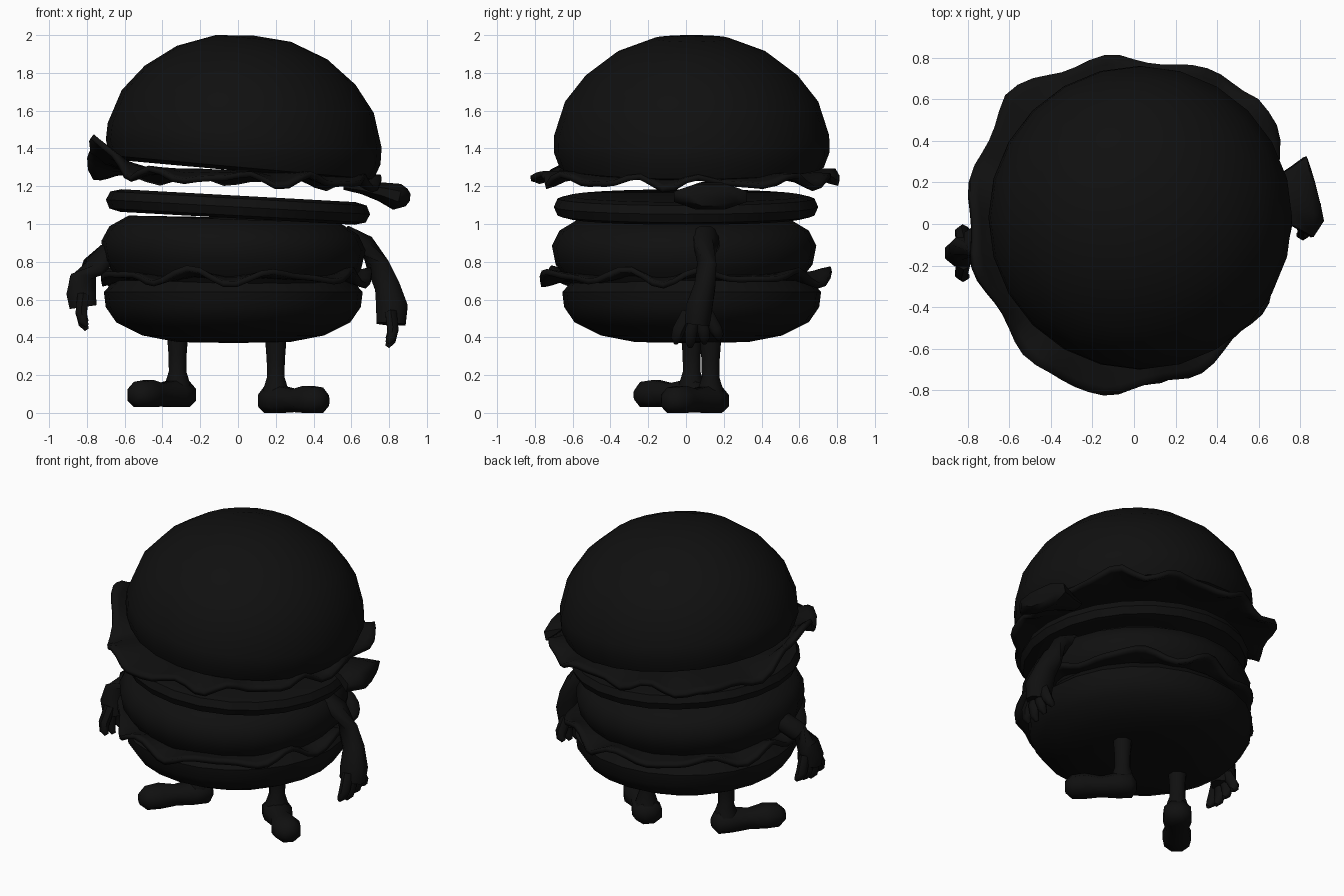
import bpy, bmesh, math
from mathutils import Vector

cube = bpy.data.objects.get("Cube")
if cube:
    bpy.data.objects.remove(cube, do_unlink=True)

black = bpy.data.materials.new("charcoal black")
black.use_nodes = True
tone = (0.005, 0.005, 0.005, 1)
black.diffuse_color = tone
bsdf = next(n for n in black.node_tree.nodes if n.type == 'BSDF_PRINCIPLED')
bsdf.inputs["Base Color"].default_value = tone


def finish(bm, name, angle=40):
    """Turn a bmesh into a smooth shaded object."""
    bmesh.ops.remove_doubles(bm, verts=bm.verts, dist=0.0005)
    bmesh.ops.recalc_face_normals(bm, faces=bm.faces)
    mesh = bpy.data.meshes.new(name)
    bm.to_mesh(mesh)
    bm.free()
    obj = bpy.data.objects.new(name, mesh)
    bpy.context.collection.objects.link(obj)
    mesh.materials.append(black)
    bpy.ops.object.select_all(action='DESELECT')
    obj.select_set(True)
    bpy.context.view_layer.objects.active = obj
    bpy.ops.object.shade_smooth_by_angle(angle=math.radians(angle))
    return obj


def bridge(bm, rings, closed=True):
    """Join successive rings of vertices with quads."""
    count = len(rings[0])
    for a, b in zip(rings, rings[1:]):
        for i in range(count):
            j = (i + 1) % count
            bm.faces.new((a[i], a[j], b[j], b[i]))


def lathe(name, profile, centre, tilt=0, sides=24):
    """Spin a radius/height profile around a leaning axis."""
    bm = bmesh.new()
    rings = []
    for r, z in profile:
        rings.append([bm.verts.new((r * math.cos(math.tau * i / sides),
                                    r * math.sin(math.tau * i / sides), z))
                      for i in range(sides)])
    bridge(bm, rings)
    obj = finish(bm, name)
    obj.location = centre
    obj.rotation_euler = (0, tilt, 0)
    return obj


def tube(name, points, floor=None, sides=8, squash=1.0):
    """Tapered limb through (x, y, z, radius) points, with optional flat sole."""
    bm = bmesh.new()
    pos = [Vector(p[:3]) for p in points]
    rings = []
    for k, p in enumerate(pos):
        along = (pos[min(k + 1, len(pos) - 1)] - pos[max(k - 1, 0)]).normalized()
        ref = Vector((0, 0, 1)) if abs(along.z) < 0.7 else Vector((0, 1, 0))
        u = along.cross(ref).normalized()
        v = along.cross(u)
        ring = []
        for i in range(sides):
            a = math.tau * (i + 0.5) / sides
            co = p + points[k][3] * (u * math.cos(a) * squash + v * math.sin(a))
            if floor is not None:
                co.z = max(co.z, floor)
            ring.append(bm.verts.new(co))
        rings.append(ring)
    bridge(bm, rings)
    bm.faces.new(rings[0])
    bm.faces.new(rings[-1])
    return finish(bm, name, 60)


def lettuce(name, centre, tilt, radii, waves, amp, droop, flap, sides=72):
    """Ruffled leaf whose rim follows a list of radii around the circle."""
    bm = bmesh.new()
    rings = []
    for share, ruffle in ((0, 0), (0.7, 0), (0.88, 0.4), (0.95, 0.8), (1, 1)):
        ring = []
        for i in range(sides):
            a = math.tau * i / sides
            t = i * len(radii) / sides
            k, f = int(t), t % 1
            r = radii[k] * (1 - f) + radii[(k + 1) % len(radii)] * f
            wave = math.sin(waves * a) + 0.6 * math.sin((waves * 2 - 5) * a + 1)
            lift = flap * math.exp(-((a - math.radians(192)) / 0.35) ** 2)
            r = share * (r + 0.02 * ruffle * math.sin(waves * a + 1.5))
            z = ruffle * (amp * wave - droop + lift)
            ring.append(bm.verts.new((r * math.cos(a), r * math.sin(a), z)))
        rings.append(ring)
    bridge(bm, rings)
    obj = finish(bm, name)
    obj.location = centre
    obj.rotation_euler = (0, tilt, 0)
    thick = obj.modifiers.new("leaf thickness", 'SOLIDIFY')
    thick.thickness = 0.03
    thick.offset = 0
    return obj


# Buns
lathe("top_bun", [(0, 0), (0.6, -0.02), (0.7, 0), (0.73, 0.08), (0.728, 0.17),
                  (0.67, 0.35), (0.56, 0.49), (0.4, 0.61), (0.2, 0.685), (0, 0.7)],
      (0.02, 0.03, 1.3), 0.09)
lathe("bottom_bun", [(0, 0.37), (0.3, 0.375), (0.48, 0.41), (0.62, 0.48), (0.675, 0.56),
                     (0.685, 0.64), (0.63, 0.7), (0, 0.71)], (-0.025, 0.03, 0))

# Fillings
lathe("tomato_slice", [(0, -0.06), (0.62, -0.06), (0.68, -0.045), (0.7, 0),
                       (0.68, 0.045), (0.62, 0.06), (0, 0.06)], (0, 0, 1.09), 0.055)
lathe("patty", [(0, -0.18), (0.6, -0.18), (0.68, -0.08), (0.7, 0.02), (0.66, 0.1),
                (0.56, 0.16), (0, 0.17)], (-0.025, -0.01, 0.865), 0.035)
lettuce("upper_lettuce", (0, 0, 1.27), 0.03,
        [0.74, 0.76, 0.86, 0.8, 0.79, 0.82, 0.86, 0.8,
         0.8, 0.78, 0.79, 0.85, 0.79, 0.77, 0.74, 0.73], 11, 0.025, 0.03, 0.2)
lettuce("lower_lettuce", (-0.01, 0, 0.72), 0,
        [0.7, 0.71, 0.74, 0.75, 0.76, 0.74, 0.72, 0.73,
         0.73, 0.72, 0.74, 0.76, 0.77, 0.74, 0.72, 0.7], 9, 0.03, 0.0, 0)
tube("lettuce_tab", [(0.56, 0.12, 1.2, 0.02), (0.66, 0.12, 1.19, 0.035),
                     (0.76, 0.13, 1.17, 0.055), (0.84, 0.13, 1.145, 0.075),
                     (0.88, 0.14, 1.14, 0.05)], squash=2.8)

# Arms, palms and fingers
arms = {
    "left": [(0.56, 0.1, 0.94, 0.06), (0.67, 0.11, 0.89, 0.06), (0.74, 0.11, 0.78, 0.055),
             (0.79, 0.1, 0.67, 0.06), (0.815, 0.07, 0.56, 0.075), (0.81, 0.06, 0.47, 0.07)],
    "right": [(-0.6, -0.02, 0.88, 0.05), (-0.69, -0.04, 0.84, 0.06), (-0.77, -0.09, 0.77, 0.06),
              (-0.82, -0.12, 0.7, 0.065), (-0.83, -0.14, 0.63, 0.07), (-0.82, -0.14, 0.56, 0.065)],
}
for side, path in arms.items():
    tube(side + "_arm", path, squash=1.2)
    x, y, z, _ = path[-1]
    out = 1 if x > 0 else -1
    for n in range(4):
        dy = (n - 1.5) * 0.065
        drop = 0.12 - 0.02 * abs(n - 1)
        tube(f"{side}_finger_{n + 1}",
             [(x, y + dy * 0.5, z + 0.06, 0.035), (x + out * 0.01, y + dy, z - 0.03, 0.034),
              (x, y + dy * 1.15, z - drop * 0.75, 0.028),
              (x - out * 0.02, y + dy * 1.15, z - drop, 0.014)], sides=6)

# Legs and feet: heel position, toe position, floor height
feet = {"left": (Vector((0.2, 0.13, 0)), Vector((0.4, -0.05, 0)), 0.0),
        "right": (Vector((-0.32, 0.03, 0)), Vector((-0.5, -0.19, 0)), 0.03)}
for side, (heel, toe, floor) in feet.items():
    step = toe - heel
    foot = [(-0.32, 0.03), (-0.2, 0.08), (0.1, 0.085), (0.5, 0.065),
            (0.85, 0.085), (1.15, 0.075), (1.3, 0.035)]
    tube(side + "_foot", [(*(heel + step * t)[:2], floor + 0.065, r) for t, r in foot],
         floor, squash=1.1)
    tube(side + "_leg", [(heel.x, heel.y, floor + h, r) for h, r in
                         ((0.07, 0.08), (0.13, 0.07), (0.19, 0.05), (0.28, 0.052), (0.4, 0.062))])
